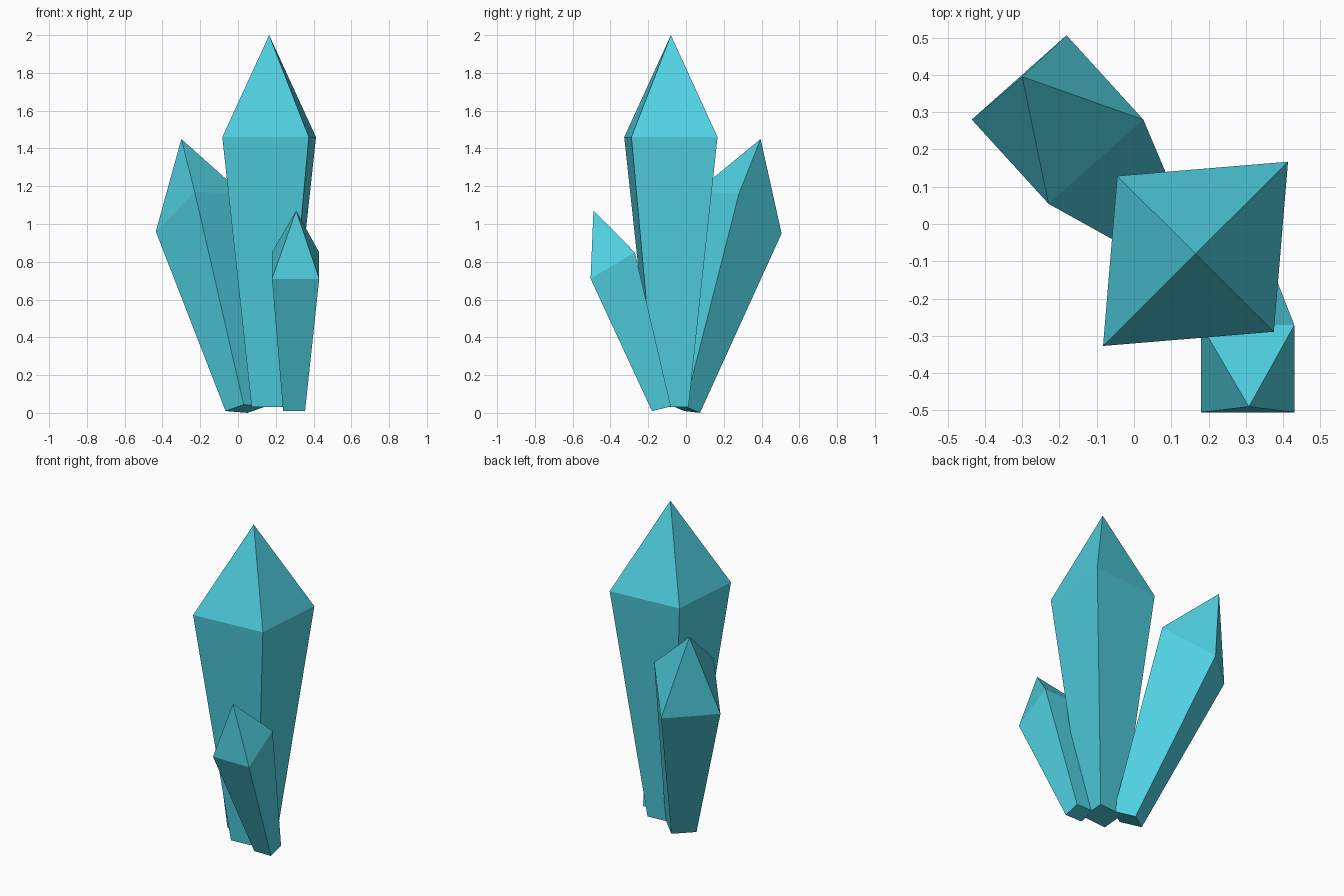
import bpy
import bmesh
from mathutils import Vector

default = bpy.data.objects.get("Cube")
if default:
    bpy.data.objects.remove(default, do_unlink=True)

# Single flat crystal colour
COLOUR = (0.08, 0.63, 0.75, 1.0)
material = bpy.data.materials.new("turquoise")
material.use_nodes = True
material.diffuse_color = COLOUR
shader = next(n for n in material.node_tree.nodes if n.type == "BSDF_PRINCIPLED")
shader.inputs["Base Color"].default_value = COLOUR


def ring(bm, centre, side, depth):
    """Four corners around a centre, from two half-edge vectors."""
    centre, side, depth = Vector(centre), Vector(side), Vector(depth)
    signs = ((-1, -1), (1, -1), (1, 1), (-1, 1))
    return [bm.verts.new(centre + side * a + depth * b) for a, b in signs]


def crystal(name, base, shoulder, tip):
    """Four-sided shaft widening from base to shoulder, closed by a point."""
    bm = bmesh.new()
    low = ring(bm, *base)
    high = ring(bm, *shoulder)
    apex = bm.verts.new(tip)
    bm.faces.new(low)
    for i in range(4):
        j = (i + 1) % 4
        bm.faces.new((low[i], low[j], high[j], high[i]))
        bm.faces.new((high[i], high[j], apex))
    bmesh.ops.recalc_face_normals(bm, faces=bm.faces[:])
    mesh = bpy.data.meshes.new(name)
    bm.to_mesh(mesh)
    bm.free()
    mesh.materials.append(material)
    bpy.context.collection.objects.link(bpy.data.objects.new(name, mesh))


# Tall upright crystal
crystal(
    "main_crystal",
    base=((0.165, -0.08, 0.03), (0.086, 0.007, 0), (0.007, 0.086, 0)),
    shoulder=((0.165, -0.08, 1.46), (0.229, 0.019, 0), (0.019, 0.228, 0)),
    tip=(0.165, -0.08, 2.0),
)

# Medium crystal leaning to the back right
crystal(
    "back_crystal",
    base=((0.04, -0.008, 0.022), (0.058, 0.042, -0.005), (0.048, -0.04, 0.017)),
    shoulder=((-0.205, 0.28, 1.06), (0.127, 0.113, -0.005), (0.103, -0.113, 0.105)),
    tip=(-0.3, 0.395, 1.45),
)

# Small crystal leaning forward
crystal(
    "front_crystal",
    base=((0.297, -0.13, 0.022), (0.058, 0, 0), (0, 0.05, 0.0125)),
    shoulder=((0.305, -0.388, 0.78), (0.125, 0, 0), (0, 0.117, 0.07)),
    tip=(0.308, -0.49, 1.07),
)
